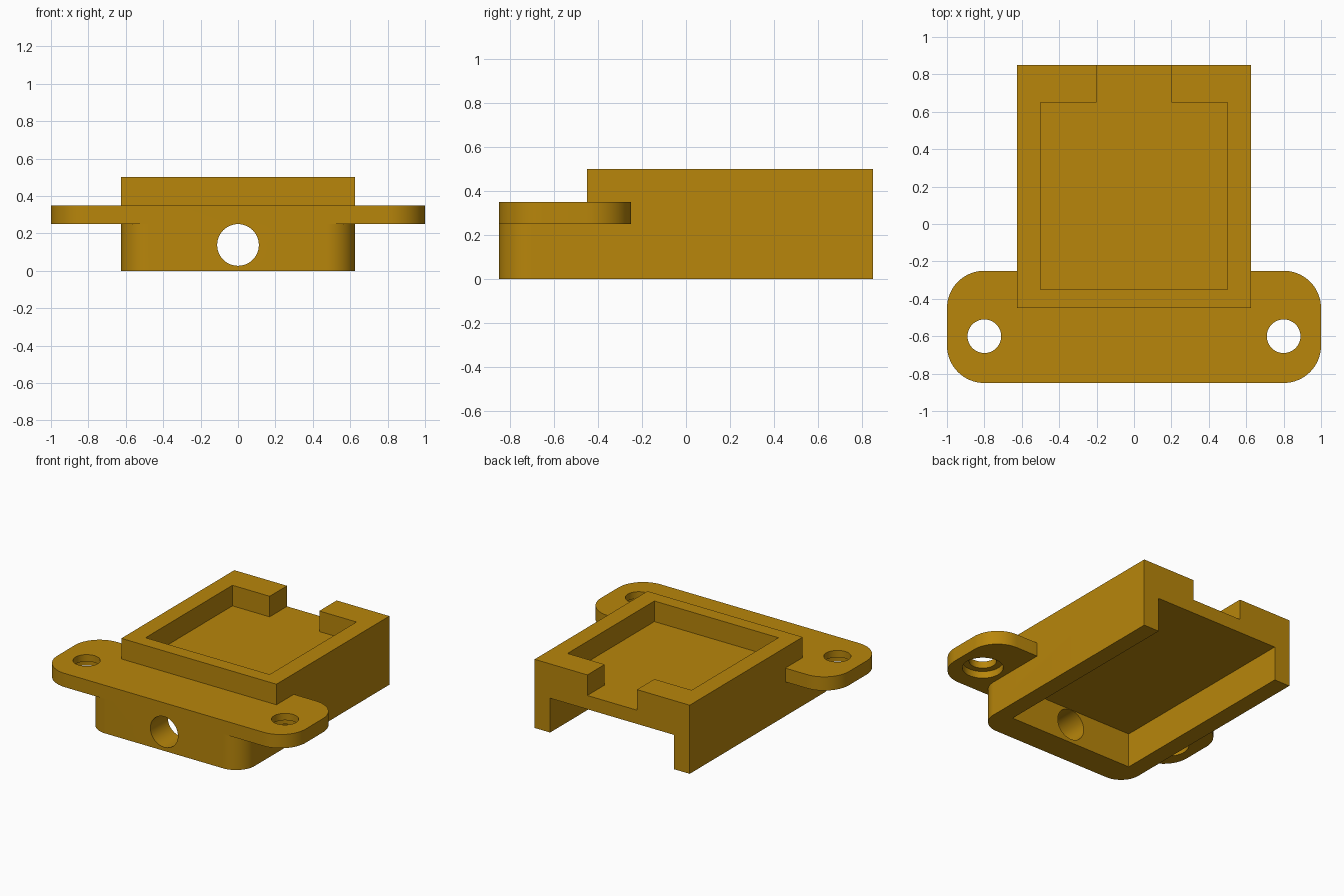
import bpy, bmesh, math

if "Cube" in bpy.data.objects:
    bpy.data.objects.remove(bpy.data.objects["Cube"])

gold = bpy.data.materials.new("dark_gold")
gold.diffuse_color = (0.479, 0.238, 0.0033, 1)
gold.use_nodes = True
gold.node_tree.nodes["Principled BSDF"].inputs["Base Color"].default_value = gold.diffuse_color


def prism(name, pts, z0, z1):
    """Extrude a counter-clockwise outline from z0 to z1."""
    bm = bmesh.new()
    base = bm.faces.new([bm.verts.new((x, y, z0)) for x, y in pts])
    top = bmesh.ops.extrude_face_region(bm, geom=[base])["geom"]
    verts = [g for g in top if isinstance(g, bmesh.types.BMVert)]
    bmesh.ops.translate(bm, vec=(0, 0, z1 - z0), verts=verts)
    bmesh.ops.recalc_face_normals(bm, faces=bm.faces)
    mesh = bpy.data.meshes.new(name)
    bm.to_mesh(mesh)
    bm.free()
    mesh.materials.append(gold)
    obj = bpy.data.objects.new(name, mesh)
    bpy.context.collection.objects.link(obj)
    return obj


def outline(hx, y0, y1, front=0, back=0, n=16):
    """Rectangle outline with optional rounded front and back corners."""
    pts = []
    corners = ((-hx, y0, 1, 1, front, 180), (hx, y0, -1, 1, front, 270),
               (hx, y1, -1, -1, back, 0), (-hx, y1, 1, -1, back, 90))
    for x, y, sx, sy, r, start in corners:
        if r == 0:
            pts.append((x, y))
            continue
        for i in range(n + 1):
            a = math.radians(start + 90 * i / n)
            pts.append((x + sx * r + r * math.cos(a), y + sy * r + r * math.sin(a)))
    return pts


def circle(cx, cy, r, n=48):
    return [(cx + r * math.cos(2 * math.pi * i / n),
             cy + r * math.sin(2 * math.pi * i / n)) for i in range(n)]


def combine(target, tool, operation="DIFFERENCE"):
    """Apply a boolean and remove the tool object."""
    mod = target.modifiers.new("bool", "BOOLEAN")
    mod.operation, mod.solver, mod.object = operation, "EXACT", tool
    bpy.context.view_layer.objects.active = target
    bpy.ops.object.modifier_apply(modifier=mod.name)
    bpy.data.objects.remove(tool)


# Housing block with rounded front corners, stepped down at the front
body = prism("housing", outline(0.625, -0.85, 0.85, front=0.15), 0, 0.5)
combine(body, prism("front_step", outline(0.8, -1, -0.45), 0.35, 0.7))

# Mounting flange
combine(body, prism("flange", outline(1, -0.85, -0.25, 0.2, 0.2), 0.25, 0.35), "UNION")

# Top pocket with a notch through the back wall
pocket = [(-0.5, -0.35), (0.5, -0.35), (0.5, 0.65), (0.2, 0.65),
          (0.2, 1), (-0.2, 1), (-0.2, 0.65), (-0.5, 0.65)]
combine(body, prism("pocket", pocket, 0.35, 0.7))

# Underside channel, open at the back
combine(body, prism("channel", outline(0.5, -0.65, 1), -0.2, 0.25))

# Screw holes, counterbored from below
for sx in (-0.8, 0.8):
    combine(body, prism("screw_hole", circle(sx, -0.6, 0.09), 0.1, 0.6))
    combine(body, prism("counterbore", circle(sx, -0.6, 0.135), 0.1, 0.3))

# Cable hole through the front wall
cable = prism("cable_hole", circle(0, 0, 0.1115), 0, 0.4)
cable.rotation_euler = (math.radians(90), 0, 0)
cable.location = (0, -0.55, 0.138)
bpy.context.view_layer.update()
combine(body, cable)

# Smooth the rounded walls, keep the corners sharp
bpy.ops.object.select_all(action="DESELECT")
body.select_set(True)
bpy.context.view_layer.objects.active = body
bpy.ops.object.shade_smooth_by_angle(angle=math.radians(30))
